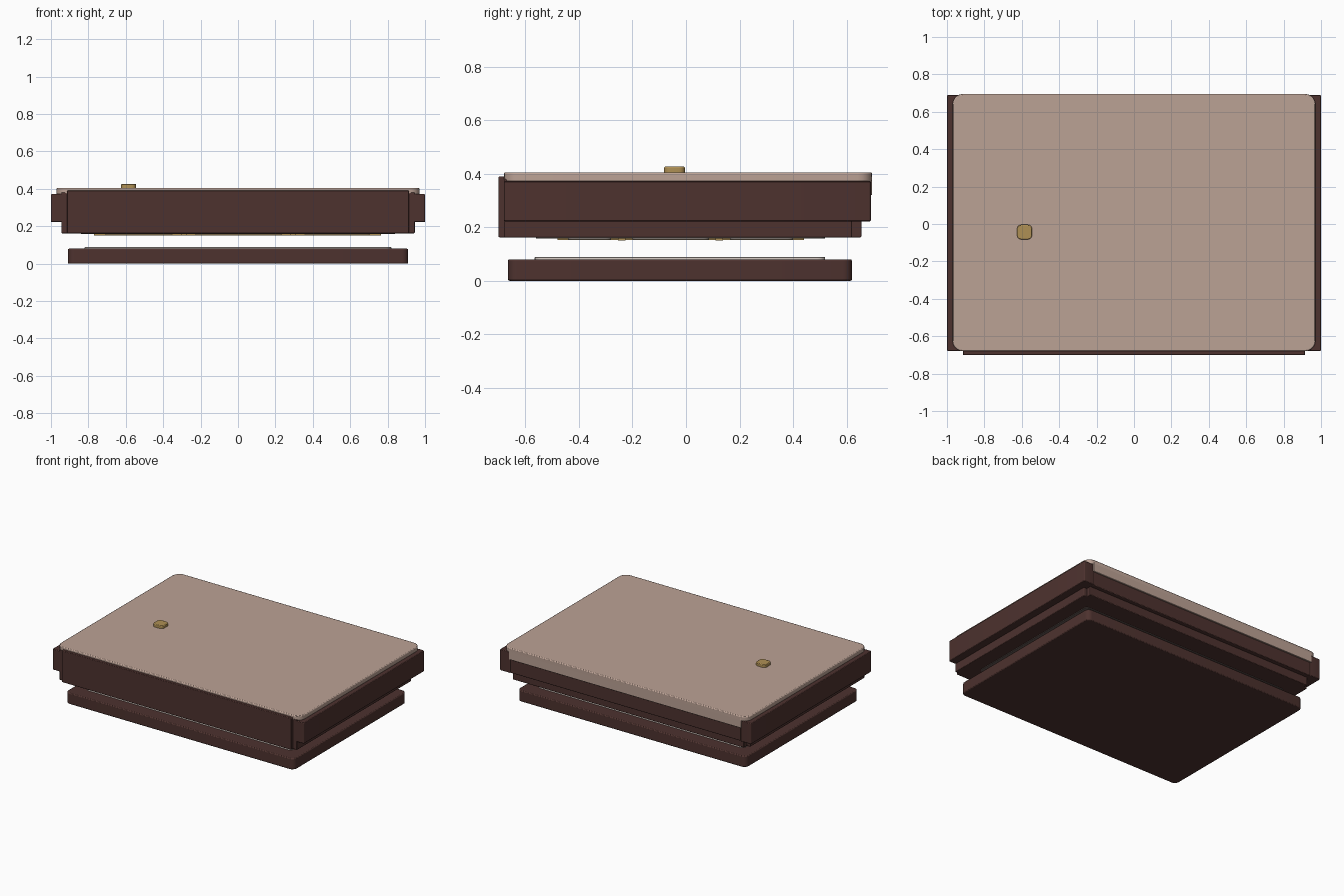
import bpy, bmesh

if "Cube" in bpy.data.objects:
    bpy.data.objects.remove(bpy.data.objects["Cube"])

def material(name, rgb):
    m = bpy.data.materials.new(name)
    m.diffuse_color = (*rgb, 1)
    m.use_nodes = True
    m.node_tree.nodes["Principled BSDF"].inputs["Base Color"].default_value = m.diffuse_color
    return m

WOOD = material("dark_wood", (0.075, 0.032, 0.028))
TOP = material("light_top", (0.50, 0.36, 0.30))
GOLD = material("gold", (0.43, 0.28, 0.09))
LINING = material("lining", (0.13, 0.10, 0.09))
PALE = material("pale_tile", (0.70, 0.62, 0.57))

def slab(name, x, y, z, mat, corner=0.0, edge=0.004):
    """Box from ranges, with rounded upright corners and softened rims."""
    bm = bmesh.new()
    bmesh.ops.create_cube(bm, size=1)
    for v in bm.verts:
        v.co = [r[0] + (r[1] - r[0]) * (c + 0.5) for r, c in zip((x, y, z), v.co)]
    if corner:
        up = [e for e in bm.edges if abs(e.verts[0].co.z - e.verts[1].co.z) > 1e-4]
        bmesh.ops.bevel(bm, geom=up, offset=corner, segments=5, profile=0.5, affect='EDGES')
    bmesh.ops.recalc_face_normals(bm, faces=bm.faces)
    me = bpy.data.meshes.new(name)
    bm.to_mesh(me)
    bm.free()
    me.materials.append(mat)
    ob = bpy.data.objects.new(name, me)
    bpy.context.collection.objects.link(ob)
    if edge:
        b = ob.modifiers.new("soft_edges", 'BEVEL')
        b.width = edge
        b.segments = 2
        b.limit_method = 'ANGLE'
        b.angle_limit = 0.8
    bpy.context.view_layer.objects.active = ob
    ob.select_set(True)
    bpy.ops.object.shade_smooth_by_angle(angle=0.6)
    ob.select_set(False)
    return ob

# Floating base board and its inlay
slab("base_board", (-0.91, 0.91), (-0.665, 0.62), (0, 0.08), WOOD, 0.035, 0.006)
slab("base_inlay", (-0.82, 0.82), (-0.565, 0.52), (0.075, 0.088), PALE, 0.03, 0.002)

# Upper case: core, front and back panels, side rails
slab("case_core", (-0.945, 0.945), (-0.68, 0.62), (0.162, 0.38), WOOD)
slab("front_panel", (-0.915, 0.915), (-0.70, -0.66), (0.162, 0.39), WOOD)
slab("back_panel", (-0.92, 0.92), (0.60, 0.655), (0.162, 0.38), WOOD)
slab("back_rail", (-0.93, 0.93), (0.60, 0.685), (0.222, 0.325), WOOD)
for side, s in (("left", -1), ("right", 1)):
    slab(side + "_rail", sorted((s * 0.915, s)), (-0.68, 0.69), (0.222, 0.372), WOOD, 0.008)

# Lid with a lip folded down the back, and the small knob
slab("lid", (-0.97, 0.97), (-0.68, 0.695), (0.37, 0.405), TOP, 0.055, 0.006)
slab("lid_back_lip", (-0.925, 0.925), (0.66, 0.695), (0.32, 0.39), TOP, 0, 0.003)
slab("knob", (-0.625, -0.545), (-0.082, -0.004), (0.40, 0.426), GOLD, 0.022, 0.004)

# Underside lining, gold lattice and pale tiles
slab("lining_panel", (-0.84, 0.84), (-0.56, 0.52), (0.158, 0.17), LINING, 0.02, 0)
xs, ys = (-0.77, -0.29, 0.295, 0.765), (-0.48, -0.24, 0.125, 0.44)
for i in (1, 2):
    slab(f"lattice_long_{i}", (xs[0], xs[3]), (ys[i] - 0.014, ys[i] + 0.014), (0.151, 0.165), GOLD, 0, 0)
    slab(f"lattice_short_{i}", (xs[i] - 0.014, xs[i] + 0.014), (ys[0], ys[3]), (0.1515, 0.165), GOLD, 0, 0)
for i in range(3):
    for j in range(3):
        slab(f"tile_{i}_{j}", (xs[i] + 0.06, xs[i + 1] - 0.06), (ys[j] + 0.04, ys[j + 1] - 0.04),
             (0.155, 0.165), PALE, 0.02, 0)
